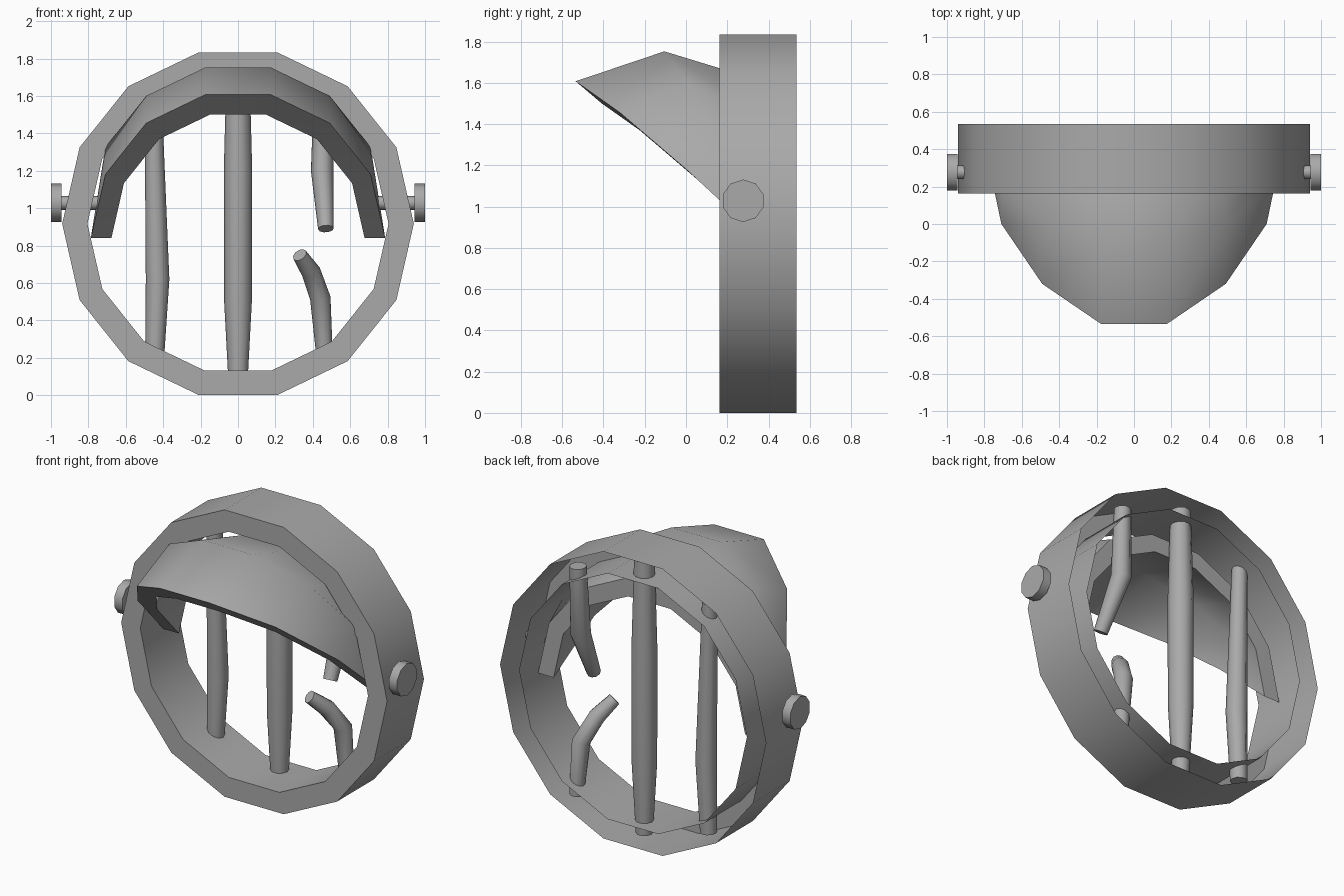
import bpy, bmesh
from math import sin, cos, pi, radians
from mathutils import Vector

cube = bpy.data.objects.get("Cube")
if cube:
    bpy.data.objects.remove(cube)

grey = bpy.data.materials.new("plain grey")
grey.use_nodes = True
colour = (0.4, 0.4, 0.4, 1)
grey.diffuse_color = colour
grey.node_tree.nodes["Principled BSDF"].inputs["Base Color"].default_value = colour


def loft(name, loops, ring=True, wrap=False, caps=False, angle=40):
    """Skin a list of equal-length point loops."""
    bm = bmesh.new()
    rows = [[bm.verts.new(p) for p in loop] for loop in loops]
    pairs = list(zip(rows, rows[1:]))
    if wrap:
        pairs.append((rows[-1], rows[0]))
    for a, b in pairs:
        n = len(a)
        for i in range(n if ring else n - 1):
            j = (i + 1) % n
            bm.faces.new((a[i], a[j], b[j], b[i]))
    if caps:
        bm.faces.new(rows[0])
        bm.faces.new(rows[-1])
    bmesh.ops.remove_doubles(bm, verts=bm.verts, dist=0.0001)
    bmesh.ops.recalc_face_normals(bm, faces=bm.faces)
    mesh = bpy.data.meshes.new(name)
    bm.to_mesh(mesh)
    bm.free()
    mesh.materials.append(grey)
    obj = bpy.data.objects.new(name, mesh)
    bpy.context.collection.objects.link(obj)
    bpy.ops.object.select_all(action='DESELECT')
    obj.select_set(True)
    bpy.context.view_layer.objects.active = obj
    bpy.ops.object.shade_smooth_by_angle(angle=radians(angle))
    return obj


def rod(name, path, radii, sides=10):
    """Round bar following a path, with capped ends."""
    pts = [Vector(p) for p in path]
    loops = []
    for i, p in enumerate(pts):
        along = (pts[min(i + 1, len(pts) - 1)] - pts[max(i - 1, 0)]).normalized()
        side = along.cross(Vector((0, 1, 0))).normalized()
        other = along.cross(side)
        loops.append([p + radii[i] * (side * cos(t) + other * sin(t))
                      for t in (2 * pi * k / sides for k in range(sides))])
    return loft(name, loops, caps=True)


# Hoop: outer wall, front face and inner wall, open at the back
def hoop_loop(r, y):
    return [(r * cos(k * pi / 7), y, 0.917 + r * sin(k * pi / 7)) for k in range(14)]


loft("hoop", [hoop_loop(0.94, 0.535), hoop_loop(0.94, 0.163),
              hoop_loop(0.805, 0.163), hoop_loop(0.805, 0.535)])

# Visor: thick half dome, slanted towards the front
reach = [0, 0.37, 0.69, 0.905]
reach += reach[::-1]


def visor_loop(scale, forward, lift):
    loop = []
    for k, d in enumerate(reach):
        up = lift if d else 0
        loop.append((scale * 0.787 * cos(k * pi / 7), 0.37 - scale * d * forward,
                     0.84 + scale * (0.787 * sin(k * pi / 7) + up)))
    return loop


stages = [(0, 0), (0.525, 0.145), (1, 0)]
loft("visor", [visor_loop(1, *s) for s in stages]
     + [visor_loop(0.86, *s) for s in stages[::-1]], ring=False, wrap=True)

# Hinge pins with flat heads
for side, word in ((1, "left"), (-1, "right")):
    for part, x0, x1, r in (("pin", 0.72, 0.95, 0.037), ("pin_head", 0.943, 1, 0.103)):
        rod(f"{word}_{part}", [(side * x0, 0.277, 1.028), (side * x1, 0.277, 1.028)], (r, r))

# Upright bars, one of them snapped in two
rod("middle_bar", [(0, 0.42, 0.05), (0, 0.42, 0.5), (0, 0.42, 1.2), (0, 0.42, 1.8)],
    (0.05, 0.074, 0.076, 0.06))
rod("right_bar", [(-0.447, 0.41, 0.17), (-0.43, 0.41, 0.62), (-0.455, 0.41, 1.64)],
    (0.05, 0.063, 0.045))
rod("broken_bar_top", [(0.455, 0.44, 1.64), (0.45, 0.42, 1.2), (0.47, 0.26, 0.89)],
    (0.05, 0.06, 0.042))
rod("broken_bar_bottom", [(0.465, 0.44, 0.18), (0.44, 0.43, 0.52), (0.39, 0.34, 0.66), (0.33, 0.25, 0.75)],
    (0.043, 0.055, 0.052, 0.04))
